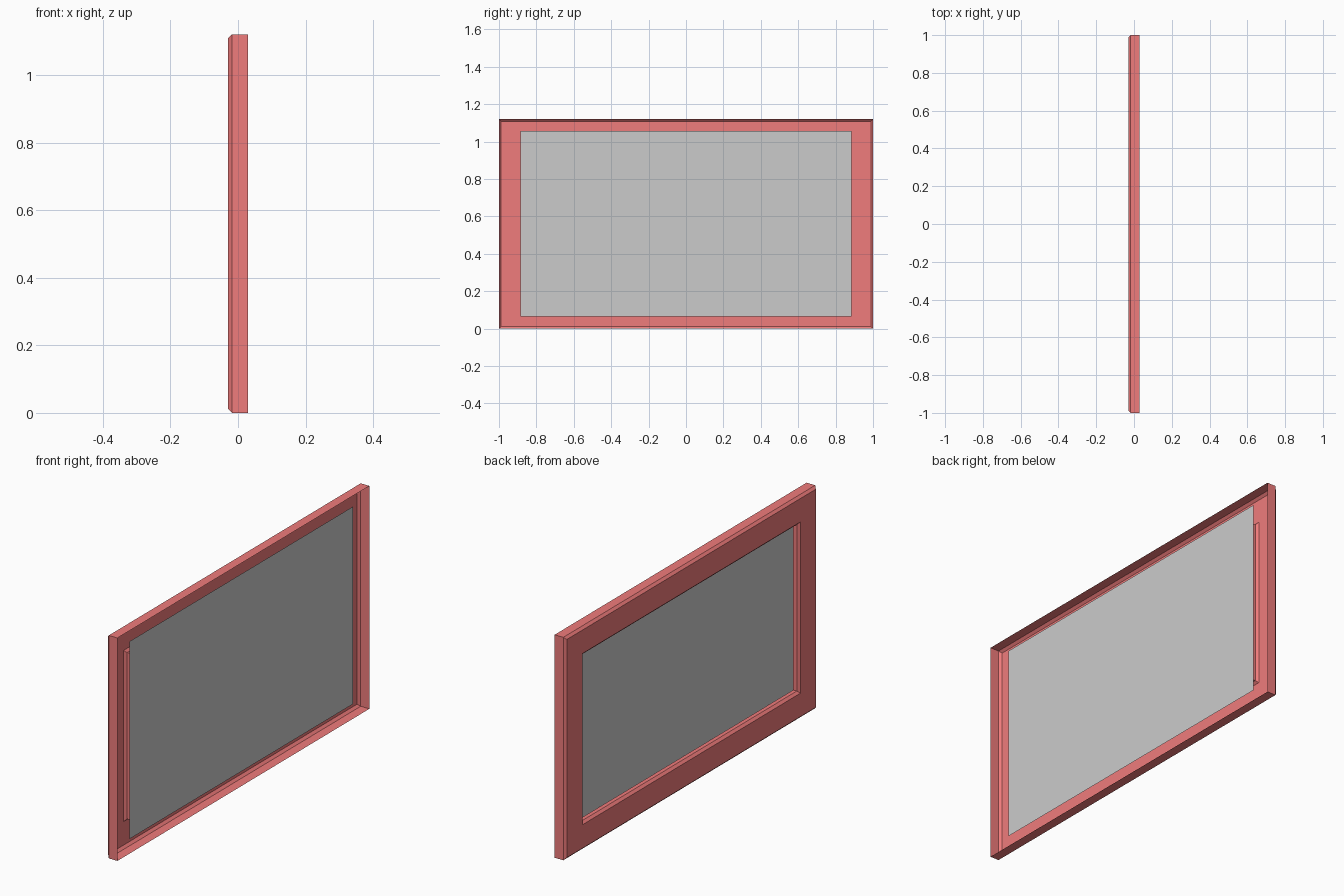
import bpy, bmesh

if "Cube" in bpy.data.objects:
    bpy.data.objects.remove(bpy.data.objects["Cube"])

CZ = 0.56  # mid height


def ring(bm, x, hy, hz):
    return [bm.verts.new((x, sy * hy, CZ + sz * hz))
            for sy, sz in ((-1, -1), (1, -1), (1, 1), (-1, 1))]


def finish(bm, name, material=None):
    me = bpy.data.meshes.new(name)
    bm.to_mesh(me)
    bm.free()
    ob = bpy.data.objects.new(name, me)
    bpy.context.collection.objects.link(ob)
    if material:
        me.materials.append(material)
    return ob


red = bpy.data.materials.new("red_paint")
red.diffuse_color = (0.87, 0.2, 0.2, 1)
red.use_nodes = True
red.node_tree.nodes["Principled BSDF"].inputs["Base Color"].default_value = red.diffuse_color

# Frame: thin folded sheet - outer wall, chamfer, back face, opening lip
profile = [
    (0.03, 1.0, 0.56),
    (-0.018, 1.0, 0.56),
    (-0.03, 0.988, 0.548),
    (-0.03, 0.866, 0.43),
    (-0.018, 0.854, 0.418),
    (0.002, 0.854, 0.418),
]
bm = bmesh.new()
rings = [ring(bm, *p) for p in profile]
for a, b in zip(rings, rings[1:]):
    for i in range(4):
        j = (i + 1) % 4
        bm.faces.new((a[i], b[i], b[j], a[j]))
finish(bm, "frame", red)

# Flat panel held inside the frame, in front of the opening
bm = bmesh.new()
bm.faces.new(ring(bm, 0.018, 0.886, 0.496))
finish(bm, "panel")
